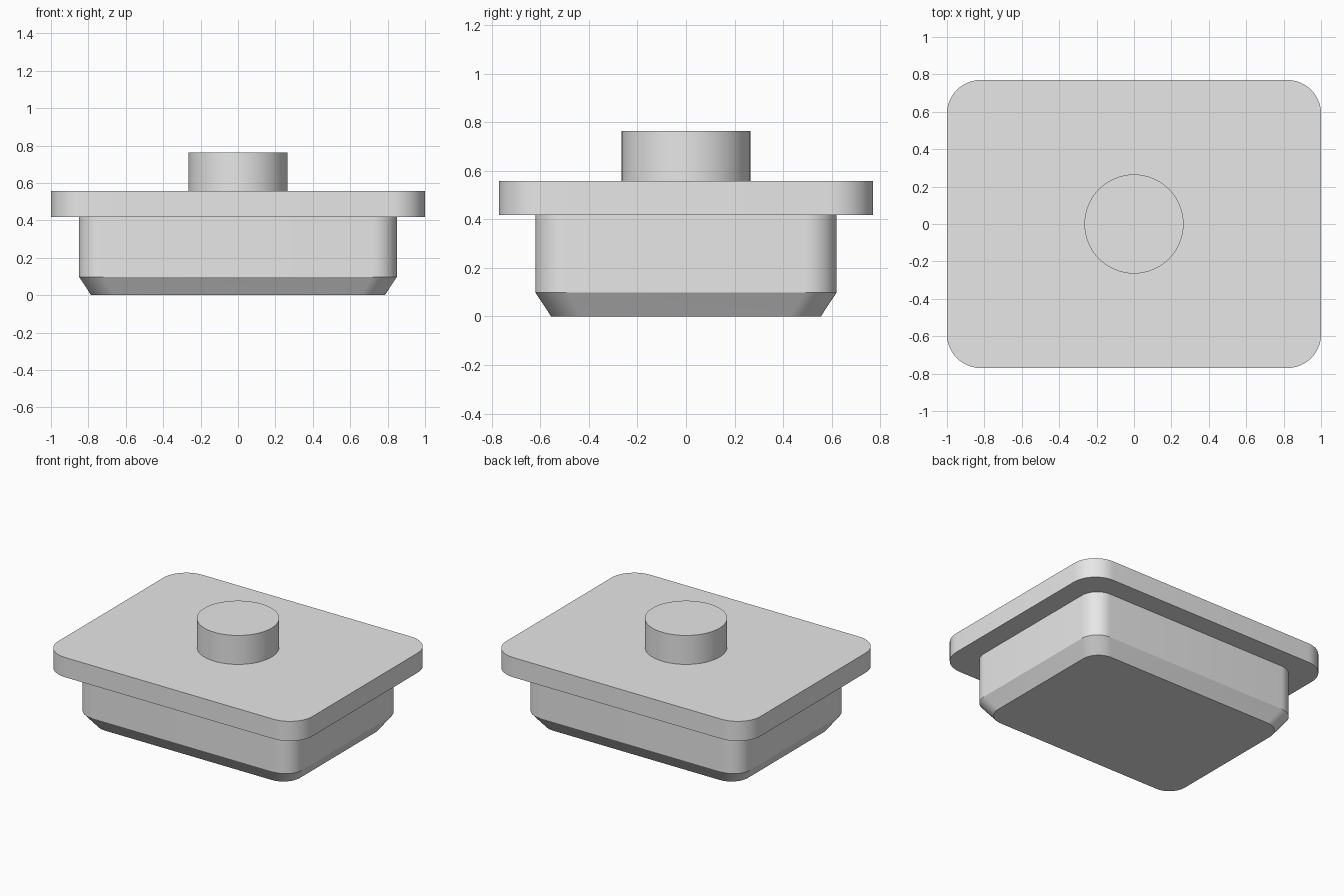
import bpy, bmesh
from math import cos, sin, pi, radians

cube = bpy.data.objects.get("Cube")
if cube:
    bpy.data.objects.remove(cube, do_unlink=True)

GREY = (0.8, 0.8, 0.8, 1)
grey = bpy.data.materials.new("plain_grey")
grey.use_nodes = True
grey.diffuse_color = GREY
grey.node_tree.nodes["Principled BSDF"].inputs["Base Color"].default_value = GREY


def rounded_rect(hx, hy, r, steps=12):
    """Outline of a rectangle with rounded corners, counter-clockwise."""
    points = []
    for i, (sx, sy) in enumerate([(1, 1), (-1, 1), (-1, -1), (1, -1)]):
        for k in range(steps + 1):
            a = (i + k / steps) * pi / 2
            points.append((sx * (hx - r) + r * cos(a), sy * (hy - r) + r * sin(a)))
    return points


def loft(name, sections):
    """Closed solid through stacked outlines, given as (z, outline)."""
    bm = bmesh.new()
    rings = [[bm.verts.new((x, y, z)) for x, y in outline] for z, outline in sections]
    bm.faces.new(rings[0][::-1])
    bm.faces.new(rings[-1])
    n = len(rings[0])
    for low, high in zip(rings, rings[1:]):
        for i in range(n):
            j = (i + 1) % n
            bm.faces.new((low[i], low[j], high[j], high[i]))
    mesh = bpy.data.meshes.new(name)
    bm.to_mesh(mesh)
    bm.free()
    mesh.materials.append(grey)
    obj = bpy.data.objects.new(name, mesh)
    bpy.context.collection.objects.link(obj)
    bpy.ops.object.select_all(action="DESELECT")
    obj.select_set(True)
    bpy.context.view_layer.objects.active = obj
    bpy.ops.object.shade_smooth_by_angle(angle=radians(25))
    return obj


# Lower body with a chamfered foot
body = rounded_rect(0.85, 0.62, 0.13)
foot = rounded_rect(0.785, 0.555, 0.13)
loft("body", [(0, foot), (0.098, body), (0.42, body)])

# Wide flange plate
flange = rounded_rect(1.0, 0.77, 0.18)
loft("flange", [(0.418, flange), (0.558, flange)])

# Round knob on top
knob = [(0.265 * cos(i * pi / 32), 0.265 * sin(i * pi / 32)) for i in range(64)]
loft("knob", [(0.55, knob), (0.764, knob)])
